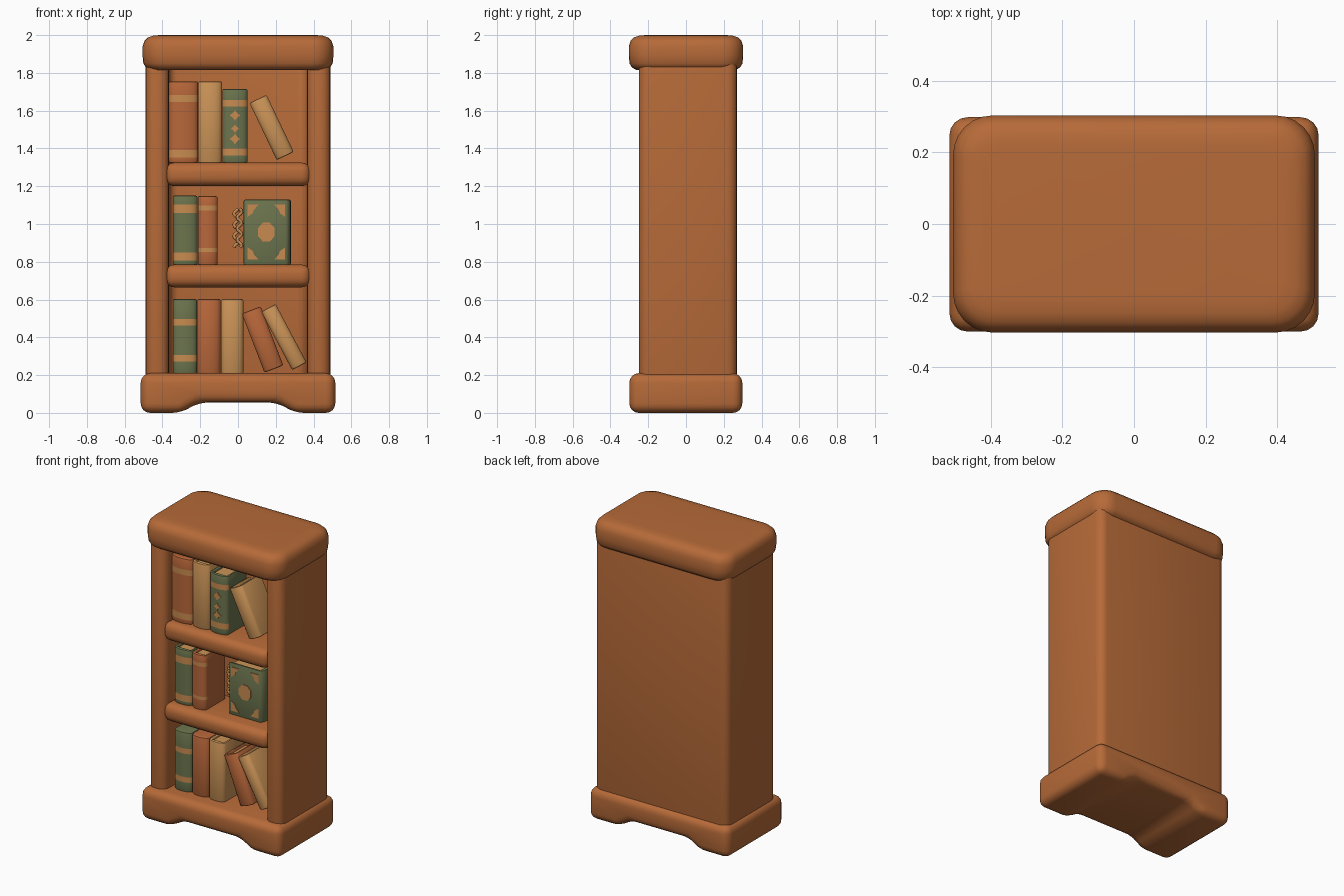
import bpy, bmesh, math
from mathutils import Vector, Matrix

cube = bpy.data.objects.get("Cube")
if cube:
    bpy.data.objects.remove(cube, do_unlink=True)


def material(name, rgb):
    m = bpy.data.materials.new(name)
    m.use_nodes = True
    m.diffuse_color = (*rgb, 1)
    m.node_tree.nodes["Principled BSDF"].inputs["Base Color"].default_value = (*rgb, 1)
    return m


wood = material("warm wood", (0.47, 0.145, 0.04))
green = material("moss green", (0.15, 0.175, 0.075))
brown = material("russet leather", (0.48, 0.135, 0.042))
cream = material("tan leather", (0.6, 0.295, 0.095))
gold = material("dull gold", (0.58, 0.26, 0.08))
parts = []


def loft(name, rings, mats, bevel=0, segments=4, band=None):
    """Skin a stack of equal rings, cap it and round its sharp edges."""
    bm = bmesh.new()
    rows = [[bm.verts.new(p) for p in ring] for ring in rings]
    n = len(rows[0])
    for k, (a, b) in enumerate(zip(rows, rows[1:])):
        for i in range(n):
            j = (i + 1) % n
            f = bm.faces.new((a[i], a[j], b[j], b[i]))
            if band and band(k, i):
                f.material_index = 1
    bm.faces.new(rows[0])
    bm.faces.new(rows[-1])
    bmesh.ops.recalc_face_normals(bm, faces=bm.faces)
    if bevel:
        sharp = [e for e in bm.edges if e.calc_face_angle(0) > math.radians(29 if segments > 2 else 40)]
        bmesh.ops.bevel(bm, geom=sharp, offset=bevel, segments=segments, profile=0.5,
                        affect='EDGES', clamp_overlap=True, material=-1)
    me = bpy.data.meshes.new(name)
    bm.to_mesh(me)
    bm.free()
    for m in mats:
        me.materials.append(m)
    ob = bpy.data.objects.new(name, me)
    bpy.context.collection.objects.link(ob)
    parts.append(ob)
    return ob


def prism_z(outline, levels):
    return [[Vector((x, y, z)) for x, y in outline] for z in levels]


def prism_y(outline, levels):
    return [[Vector((x, y, z)) for x, z in outline] for y in levels]


def rect(x0, x1, y0, y1):
    return [(x0, y0), (x1, y0), (x1, y1), (x0, y1)]


def rounded(hx, hy, r, steps=6):
    pts = []
    for q, (sx, sy) in enumerate([(1, 1), (-1, 1), (-1, -1), (1, -1)]):
        for s in range(steps + 1):
            a = (q + s / steps) * math.pi / 2
            pts.append((sx * (hx - r) + r * math.cos(a), sy * (hy - r) + r * math.sin(a)))
    return pts


# Case: U-shaped plan with thick rounded posts and a closed back
inner, outer, front, back = 0.365, 0.49, -0.25, 0.27
plan = [(-outer, front), (-inner, front), (-inner, 0.06), (inner, 0.06),
        (inner, front), (outer, front), (outer, back), (-outer, back)]
loft("case", prism_z(plan, (0.1, 1.9)), [wood], 0.052)

# Top slab: cushion-shaped edge
rings = []
for z, inset in [(1.815, 0.04), (1.83, 0.016), (1.85, 0.004), (1.89, 0), (1.94, 0),
                 (1.97, 0.01), (1.988, 0.028), (1.997, 0.055), (2.0, 0.09)]:
    rings += prism_z(rounded(0.505 - inset, 0.303 - inset, 0.11 - inset * 0.6), [z])
loft("top_slab", rings, [wood])

# Plinth with an arch cut between the feet
half = [(0.21, 0.055), (0.3, 0), (0.515, 0), (0.515, 0.21)]
arch = half + [(-x, z) for x, z in reversed(half)]
loft("plinth", prism_y(arch, (-0.3, 0.298)), [wood], 0.05)

# Shelves
for name, z0, z1 in [("upper_shelf", 1.2, 1.325), ("lower_shelf", 0.665, 0.785)]:
    loft(name, prism_z(rect(-0.385, 0.385, -0.25, 0.12), (z0, z1)), [wood], 0.048)


def book(name, w, d, h, mat, place, tilt=0, turn=0, bands=()):
    """Rounded spine towards -y, covers open at the back, page block inside."""
    s, t, steps = 0.028, 0.016, 8
    y0, y1, x = -d / 2 + s, d / 2, w / 2
    outline = [(-x * math.cos(math.pi * i / steps), y0 - s * math.sin(math.pi * i / steps))
               for i in range(steps + 1)]
    outline += [(x, y1), (x - t, y1), (x - t, y0), (t - x, y0), (t - x, y1), (-x, y1)]
    levels = [0] + [v for b in bands for v in b] + [h]
    cover = loft(name, prism_z(outline, levels), [mat, gold], 0.008, 2,
                 lambda k, i: k % 2 == 1 and i < steps)
    pages = loft(name + "_pages", prism_z(rect(t - x, x - t, y0 - 0.005, y1 - 0.012),
                                          (0.012, h - 0.016)), [cream])
    frame = (Matrix.Translation(place) @ Matrix.Rotation(math.radians(tilt), 4, 'Y')
             @ Matrix.Rotation(math.radians(turn), 4, 'Z'))
    cover.matrix_world = pages.matrix_world = frame


# Upright books: name, left, right, floor, height, colour, spine bands
upright = [
    ("top_brown_book", -0.365, -0.212, 1.322, 0.433, brown, [(0.03, 0.07), (0.325, 0.362)]),
    ("top_tan_book", -0.21, -0.085, 1.322, 0.433, cream, []),
    ("top_green_book", -0.083, 0.05, 1.322, 0.393, green, [(0.04, 0.078), (0.3, 0.335)]),
    ("middle_green_book", -0.345, -0.215, 0.782, 0.368, green, [(0.025, 0.068), (0.275, 0.32)]),
    ("middle_brown_book", -0.213, -0.108, 0.782, 0.365, brown, [(0.07, 0.09), (0.29, 0.315)]),
    ("bottom_green_book", -0.345, -0.217, 0.207, 0.395, green, [(0.065, 0.1), (0.255, 0.29)]),
    ("bottom_brown_book", -0.215, -0.092, 0.207, 0.395, brown, []),
    ("bottom_tan_book", -0.09, 0.028, 0.207, 0.395, cream, []),
]
for name, x0, x1, z, h, mat, bands in upright:
    book(name, x1 - x0, 0.22, h, mat, ((x0 + x1) / 2, -0.085, z), bands=bands)

# Leaning books
book("top_leaning_book", 0.1, 0.22, 0.335, cream, (0.25, -0.085, 1.36), -25.5)
book("bottom_leaning_brown_book", 0.107, 0.22, 0.335, brown, (0.19, -0.085, 0.232), -21)
book("bottom_leaning_tan_book", 0.087, 0.22, 0.35, cream, (0.325, -0.085, 0.247), -28)

# Book displayed with its cover to the front
book("display_book", 0.1, 0.25, 0.345, green, (0.155, -0.09, 0.784), turn=90)


def plate(name, outline, y):
    loft(name, prism_y(outline, (y - 0.004, y + 0.005)), [gold])


cx, cz, face = 0.15, 0.957, -0.14
plate("cover_medallion", [(cx + 0.048 * math.cos(a * math.pi / 4 + 0.39),
                           cz + 0.054 * math.sin(a * math.pi / 4 + 0.39)) for a in range(8)], face)
for sx in (-1, 1):
    for sz in (-1, 1):
        corner = [(0.1, 0.145), (0.042, 0.145), (0.066, 0.118), (0.072, 0.1), (0.1, 0.08)]
        plate("cover_corner", [(cx + sx * x, cz + sz * z) for x, z in corner], face)

# Stars on the green spine
for z, r in [(1.575, 0.028), (1.505, 0.022), (1.45, 0.028)]:
    star = [((r if i % 2 == 0 else r * 0.6) * math.sin(i * math.pi / 4) - 0.016,
             z + (r if i % 2 == 0 else r * 0.6) * math.cos(i * math.pi / 4)) for i in range(8)]
    plate("spine_star", star, -0.195)

# Curled ribbons hanging beside the display book
for k in range(2):
    cu = bpy.data.curves.new("ribbon", 'CURVE')
    cu.dimensions, cu.bevel_depth, cu.bevel_resolution = '3D', 0.009, 2
    sp = cu.splines.new('POLY')
    sp.points.add(24)
    for i, p in enumerate(sp.points):
        p.co = (0.008 - 0.018 * k + 0.012 * math.sin(i * 0.9 + k * 2),
                -0.1 + 0.03 * k, 1.08 - 0.0085 * i, 1)
    cu.materials.append(gold)
    bpy.context.collection.objects.link(bpy.data.objects.new("ribbon", cu))

# Smooth shading with crisp edges
bpy.ops.object.select_all(action='DESELECT')
for ob in parts:
    ob.select_set(True)
bpy.context.view_layer.objects.active = parts[0]
bpy.ops.object.shade_smooth_by_angle(angle=math.radians(40))
